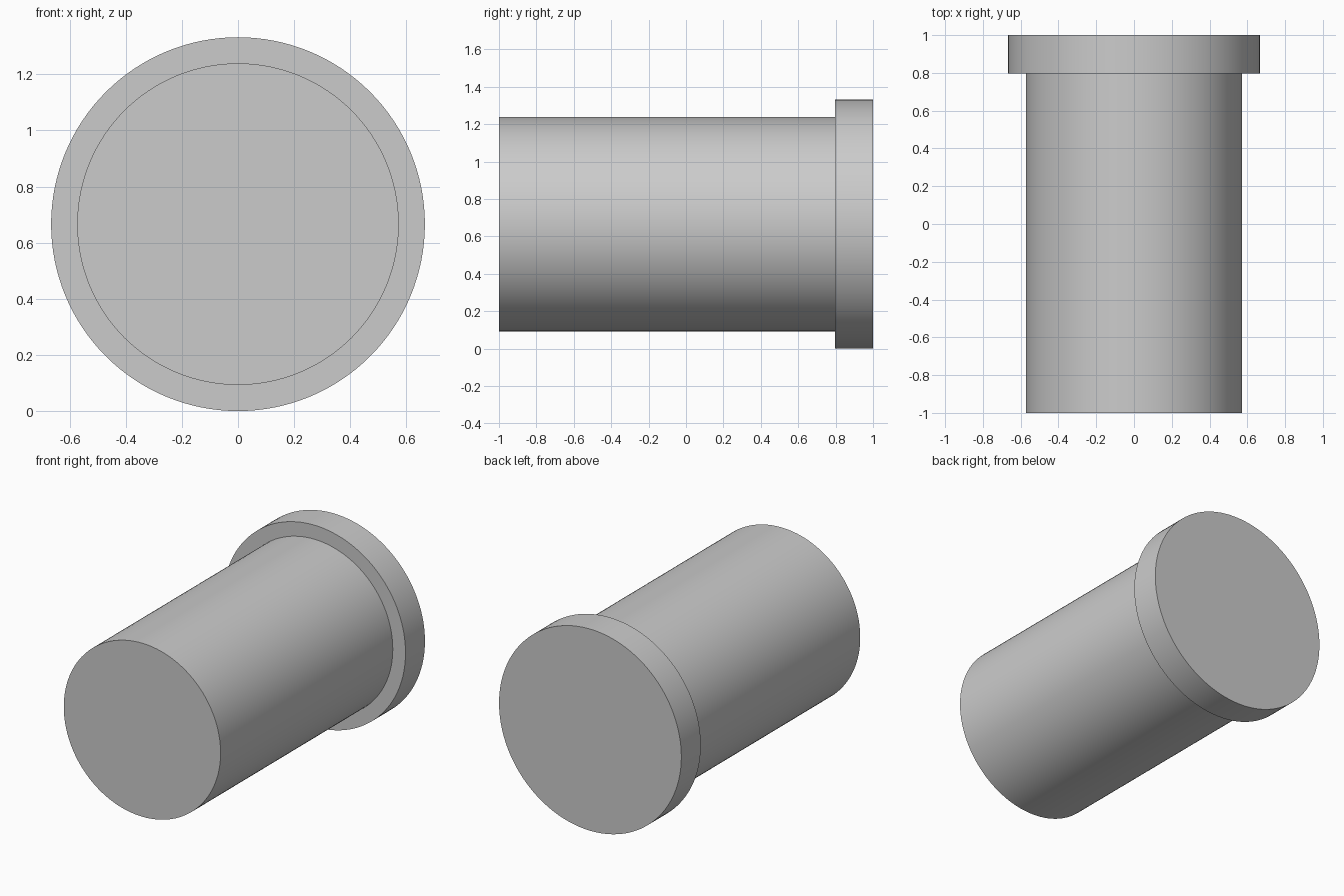
import bpy, bmesh, math
from mathutils import Matrix

if "Cube" in bpy.data.objects:
    bpy.data.objects.remove(bpy.data.objects["Cube"])

FLANGE_R, SHAFT_R = 0.666, 0.573
SIDES = 128

# Half profile (radius, y): front cap, shaft, shoulder, flange, back cap
profile = [(SHAFT_R, -1.0), (SHAFT_R, 0.797), (FLANGE_R, 0.797), (FLANGE_R, 1.0)]

# Turn the profile into rings around the y axis
bm = bmesh.new()
rings = []
for r, y in profile:
    angles = [2 * math.pi * i / SIDES for i in range(SIDES)]
    rings.append([bm.verts.new((r * math.cos(a), y, FLANGE_R + r * math.sin(a))) for a in angles])
for a, b in zip(rings, rings[1:]):
    for i in range(SIDES):
        j = (i + 1) % SIDES
        bm.faces.new((a[i], a[j], b[j], b[i]))

# Flat end caps
bm.faces.new(rings[0])
bm.faces.new(rings[-1])
bmesh.ops.recalc_face_normals(bm, faces=bm.faces[:])

mesh = bpy.data.meshes.new("flanged_pin")
bm.to_mesh(mesh)
bm.free()
pin = bpy.data.objects.new("flanged_pin", mesh)
bpy.context.collection.objects.link(pin)

# Smooth round walls, sharp rims
bpy.context.view_layer.objects.active = pin
pin.select_set(True)
bpy.ops.object.shade_smooth_by_angle(angle=math.radians(30))
